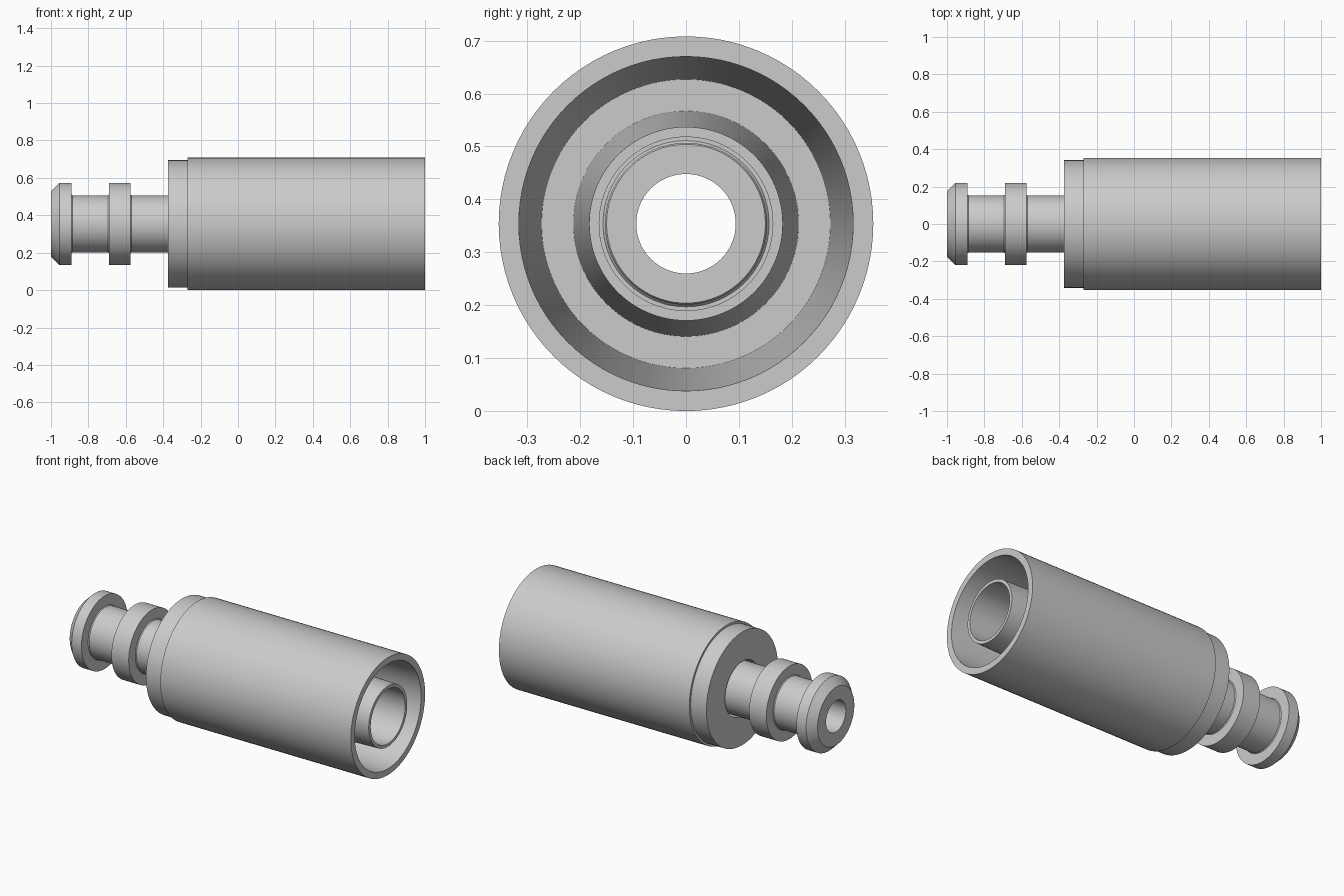
import bpy, bmesh
from math import cos, sin, tau

if "Cube" in bpy.data.objects:
    bpy.data.objects.remove(bpy.data.objects["Cube"])

AXIS_Z = 0.354
SEGMENTS = 96


def lathe_x(name, profile):
    """Revolve a closed (x, radius) profile around the x axis."""
    bm = bmesh.new()
    rings = []
    for i in range(SEGMENTS):
        a = tau * i / SEGMENTS
        rings.append([bm.verts.new((x, r * cos(a), AXIS_Z + r * sin(a)))
                      for x, r in profile])
    n = len(profile)
    for i in range(SEGMENTS):
        a, b = rings[i], rings[(i + 1) % SEGMENTS]
        for j in range(n):
            k = (j + 1) % n
            bm.faces.new((a[j], a[k], b[k], b[j]))
    bmesh.ops.recalc_face_normals(bm, faces=bm.faces)
    mesh = bpy.data.meshes.new(name)
    bm.to_mesh(mesh)
    bm.free()
    obj = bpy.data.objects.new(name, mesh)
    bpy.context.collection.objects.link(obj)
    bpy.ops.object.select_all(action='DESELECT')
    obj.select_set(True)
    bpy.context.view_layer.objects.active = obj
    bpy.ops.object.shade_smooth_by_angle()
    return obj


# Sleeve: stepped outer shell, tapered annular cavity and hollow inner tube
lathe_x("outer_sleeve", [
    (-0.375, 0.164), (-0.375, 0.341), (-0.27, 0.341), (-0.27, 0.354),
    (1.0, 0.354), (1.0, 0.316), (-0.2, 0.273), (-0.2, 0.213),
    (1.0, 0.183), (1.0, 0.164),
])

# Flanged pipe running loosely into the sleeve bore
lathe_x("flanged_pipe", [
    (-1.0, 0.094), (-1.0, 0.175), (-0.955, 0.22), (-0.89, 0.22),
    (-0.89, 0.157), (-0.885, 0.153), (-0.695, 0.153), (-0.69, 0.157),
    (-0.69, 0.22), (-0.575, 0.22), (-0.575, 0.157), (-0.57, 0.153),
    (-0.2, 0.153), (-0.195, 0.150), (-0.195, 0.094),
])
